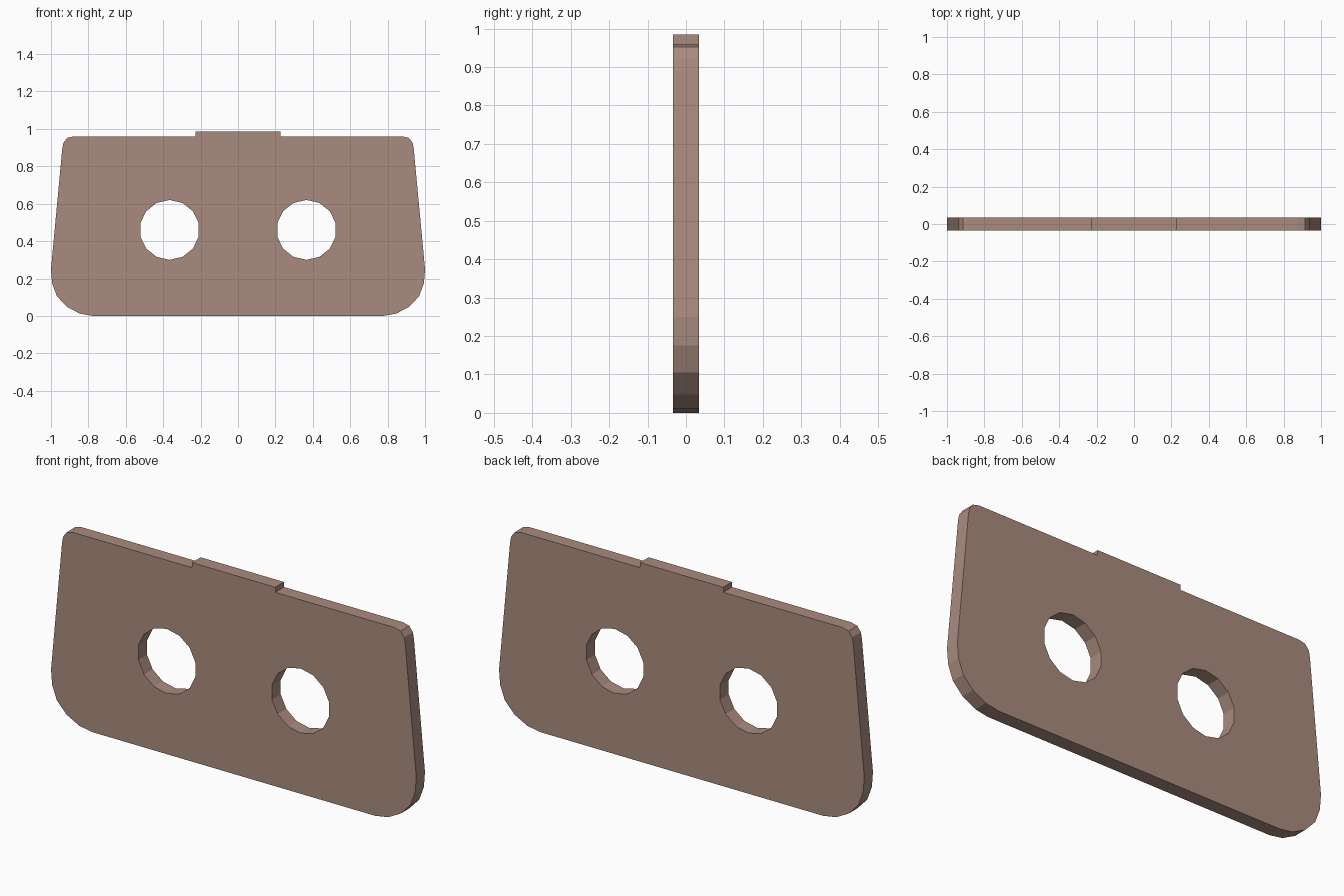
import bpy
from math import pi, sin, cos

if "Cube" in bpy.data.objects:
    bpy.data.objects.remove(bpy.data.objects["Cube"])

HALF_THICKNESS = 0.034

# Right half of the outline (x, z), bottom to top, ending with the raised tab
half = [(0.775, 0.0), (0.845, 0.012), (0.914, 0.048), (0.968, 0.105),
        (0.994, 0.175), (1.0, 0.25), (0.94, 0.89), (0.934, 0.925),
        (0.914, 0.952), (0.88, 0.96), (0.228, 0.96), (0.228, 0.985)]
outline = half + [(-x, z) for x, z in reversed(half)]


def hole(cx, cz, radius, sides=14):
    """Polygon hole with one corner straight up."""
    angles = [pi / 2 + 2 * pi * i / sides for i in range(sides)]
    return [(cx + radius * cos(a), cz + radius * sin(a)) for a in angles]


def add_loop(curve, points):
    spline = curve.splines.new('POLY')
    spline.points.add(len(points) - 1)
    for p, (x, z) in zip(spline.points, points):
        p.co = (x, z, 0, 1)
    spline.use_cyclic_u = True


# Filled profile with two holes, extruded to the plate thickness
curve = bpy.data.curves.new("plate", 'CURVE')
curve.dimensions = '2D'
curve.fill_mode = 'BOTH'
curve.extrude = HALF_THICKNESS
for loop in (outline, hole(-0.366, 0.46, 0.16), hole(0.366, 0.46, 0.16)):
    add_loop(curve, loop)

plate = bpy.data.objects.new("plate", curve)
plate.rotation_euler.x = pi / 2
bpy.context.collection.objects.link(plate)

# Turn into a flat-shaded mesh with welded rims
bpy.context.view_layer.objects.active = plate
plate.select_set(True)
bpy.ops.object.convert(target='MESH')
plate = bpy.context.object
bpy.ops.object.mode_set(mode='EDIT')
bpy.ops.mesh.select_all(action='SELECT')
bpy.ops.mesh.remove_doubles(threshold=0.0001)
bpy.ops.mesh.normals_make_consistent(inside=False)
bpy.ops.object.mode_set(mode='OBJECT')
bpy.ops.object.shade_flat()

# Dusty brown
mat = bpy.data.materials.new("dusty_brown")
mat.diffuse_color = (0.40, 0.26, 0.21, 1)
mat.use_nodes = True
mat.node_tree.nodes["Principled BSDF"].inputs["Base Color"].default_value = mat.diffuse_color
plate.data.materials.clear()
plate.data.materials.append(mat)
